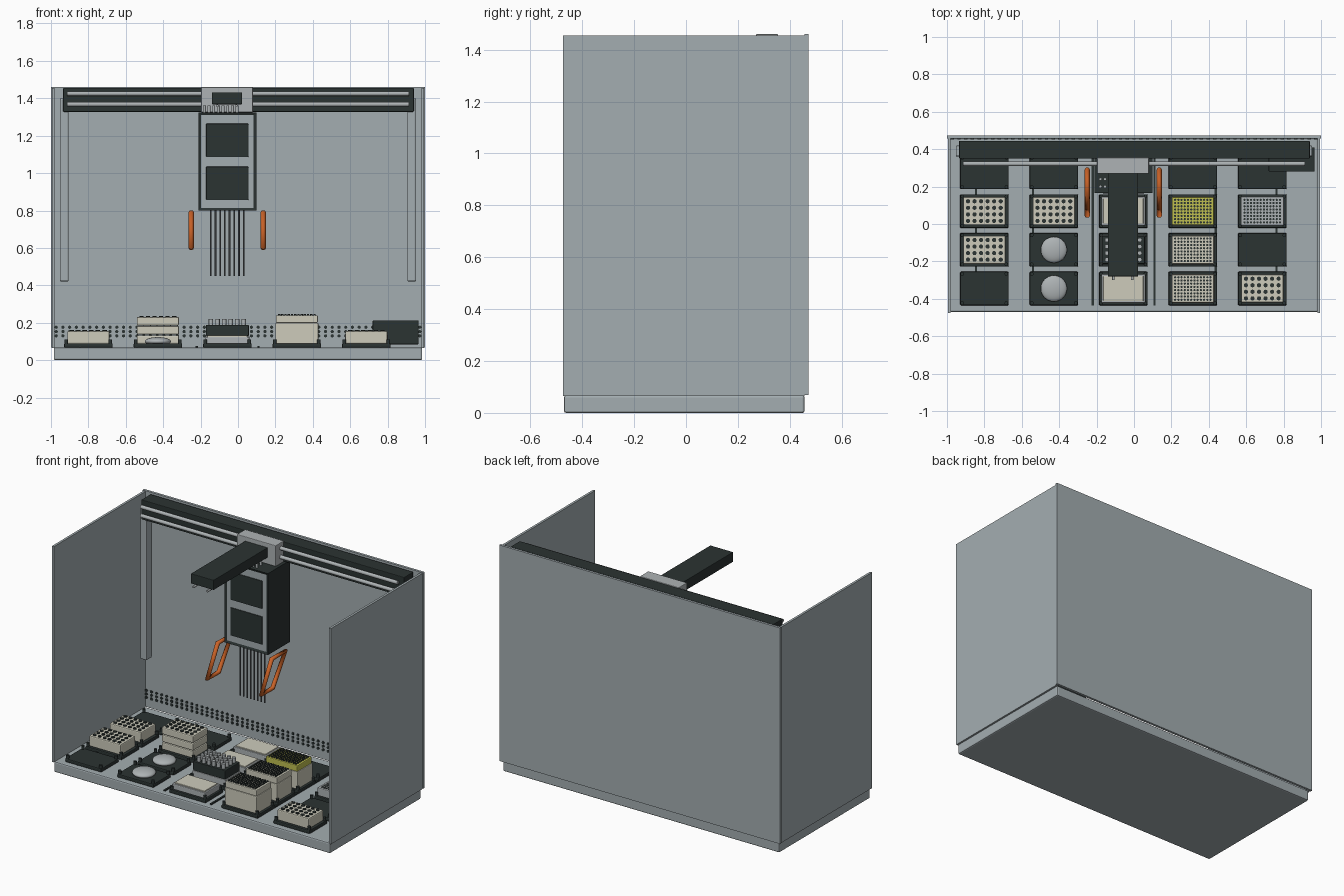
import bpy, bmesh
from mathutils import Matrix, Vector

cube = bpy.data.objects.get("Cube")
if cube:
    bpy.data.objects.remove(cube, do_unlink=True)


def material(name, r, g, b):
    m = bpy.data.materials.new(name)
    m.use_nodes = True
    m.diffuse_color = (r, g, b, 1)
    m.node_tree.nodes["Principled BSDF"].inputs["Base Color"].default_value = (r, g, b, 1)
    return m


GREY = material("panel grey", 0.37, 0.42, 0.44)
DARK = material("charcoal", 0.024, 0.033, 0.032)
CREAM = material("cream plastic", 0.61, 0.60, 0.50)
ORANGE = material("orange grip", 0.58, 0.12, 0.02)
YELLOW = material("yellow plastic", 0.52, 0.52, 0.08)
STEEL = material("steel", 0.42, 0.45, 0.46)
NEEDLE = material("needle grey", 0.12, 0.13, 0.14)


def finish(name, bm, *mats):
    me = bpy.data.meshes.new(name)
    bm.to_mesh(me)
    bm.free()
    for m in mats:
        me.materials.append(m)
    ob = bpy.data.objects.new(name, me)
    bpy.context.collection.objects.link(ob)
    return ob


def box(name, x, y, z, mat, bevel=0.0):
    """Box from three (low, high) ranges."""
    bm = bmesh.new()
    lo, hi = Vector((x[0], y[0], z[0])), Vector((x[1], y[1], z[1]))
    bmesh.ops.create_cube(bm, size=1, matrix=Matrix.Translation((lo + hi) / 2)
                          @ Matrix.Diagonal((*(hi - lo), 1)))
    ob = finish(name, bm, mat)
    if bevel:
        mod = ob.modifiers.new("soft edges", "BEVEL")
        mod.width, mod.segments = bevel, 2
    return ob


def block(name, cx, cy, w, d, z0, z1, mat, bevel=0.0):
    """Box centred on a deck position."""
    return box(name, (cx - w / 2, cx + w / 2), (cy - d / 2, cy + d / 2), (z0, z1), mat, bevel)


def pins(name, centres, r, length, mat, axis="Z", sides=10):
    """Many equal cylinders in one mesh."""
    bm = bmesh.new()
    turn = {"Z": Matrix(), "X": Matrix.Rotation(1.5708, 4, "Y"),
            "Y": Matrix.Rotation(1.5708, 4, "X")}[axis]
    for c in centres:
        bmesh.ops.create_cone(bm, cap_ends=True, segments=sides, radius1=r, radius2=r,
                              depth=length, matrix=Matrix.Translation(c) @ turn)
    for f in bm.faces:
        f.smooth = len(f.verts) == 4
    return finish(name, bm, mat)


def grid(cx, cy, z, nx, ny, step):
    return [(cx + (i - (nx - 1) / 2) * step, cy + (j - (ny - 1) / 2) * step, z)
            for i in range(nx) for j in range(ny)]


# Cabinet
box("base", (-0.985, 0.985), (-0.47, 0.457), (0, 0.068), GREY, 0.008)
box("back_panel", (-1, 1), (0.457, 0.473), (0.068, 1.46), GREY)
for s, side in ((-1, "right"), (1, "left")):
    box(side + "_panel", sorted((s * 0.98, s * 0.995)), (-0.475, 0.456), (0.065, 1.455), GREY)
    box(side + "_pillar", sorted((s * 0.905, s * 0.953)), (0.36, 0.42), (0.42, 1.40), GREY, 0.008)
pins("vent_holes", [(i * 0.036, 0.455, z) for i in range(-27, 28) for z in (0.13, 0.153, 0.176)],
     0.009, 0.006, DARK, "Y", 8)

# Gantry
box("gantry_beam", (-0.935, 0.94), (0.35, 0.445), (1.328, 1.455), DARK, 0.004)
pins("gantry_rails", [(0, 0.322, z) for z in (1.368, 1.425)], 0.012, 1.83, STEEL, "X", 16)
box("carriage", (-0.197, 0.08), (0.27, 0.355), (1.325, 1.46), STEEL, 0.004)
box("arm", (-0.14, 0.022), (-0.28, 0.28), (1.368, 1.432), DARK, 0.003)
pins("arm_rods", [(x, -0.2, 1.36) for x in (-0.11, -0.01)], 0.007, 0.2, STEEL, "Y")

# Pipetting head: the front face is inset to form a grey panel within a dark bezel
head = box("head", (-0.212, 0.098), (0.165, 0.39), (0.80, 1.325), DARK)
bm = bmesh.new()
bm.from_mesh(head.data)
bm.normal_update()
front = [f for f in bm.faces if f.normal.y < -0.9]
bmesh.ops.inset_region(bm, faces=front, thickness=0.02, depth=-0.006)
front[0].material_index = 1
bm.to_mesh(head.data)
bm.free()
head.data.materials.append(GREY)
for name, z in (("lower_window", 0.945), ("upper_window", 1.175)):
    box(name, (-0.17, 0.056), (0.164, 0.173), (z - 0.09, z + 0.09), DARK, 0.004)
channels = [-0.145 + i * 0.025 for i in range(8)]
pins("needles", [(x, 0.23, 0.63) for x in channels], 0.0045, 0.36, NEEDLE, sides=8)
pins("channel_tops", [(x - 0.035, y, 1.342) for x in channels for y in (0.2, 0.24)],
     0.008, 0.04, STEEL)

# Gripper loops
for name, x in (("right_gripper", -0.25), ("left_gripper", 0.135)):
    cu = bpy.data.curves.new(name, "CURVE")
    cu.dimensions = "3D"
    cu.bevel_depth, cu.bevel_resolution = 0.014, 3
    sp = cu.splines.new("POLY")
    path = [(0.045, 0.60), (0.16, 0.60), (0.29, 0.79), (0.15, 0.79)]
    sp.points.add(len(path) - 1)
    for p, (y, z) in zip(sp.points, path):
        p.co = (x, y, z, 1)
    sp.use_cyclic_u = True
    cu.materials.append(ORANGE)
    bpy.context.collection.objects.link(bpy.data.objects.new(name, cu))

# Deck strips
for i, x in enumerate((-0.845, -0.54, -0.22, 0.11, 0.437, 0.762)):
    box(f"deck_strip_{i}", (x - 0.006, x + 0.006), (-0.435, 0.36), (0.066, 0.075), DARK)


# Labware, each built at the centre of a nest
def rack(cx, cy, tag, layers=1):
    top = 0.16 if layers == 1 else 0.235
    h = (top - 0.088) / layers
    for k in range(layers):
        z = 0.088 + k * h
        block(f"rack_{tag}_{k}", cx, cy, 0.225, 0.15, z, z + h - 0.004, CREAM, 0.006)
    pins("rack_wells_" + tag, grid(cx, cy, top - 0.004, 6, 4, 0.035), 0.0115, 0.01, DARK)


def tip_box(cx, cy, tag, lid=CREAM):
    block("tip_box_" + tag, cx, cy, 0.23, 0.155, 0.088, 0.2, CREAM, 0.005)
    block("tip_lid_" + tag, cx, cy, 0.225, 0.15, 0.2, 0.24, lid, 0.005)
    pins("tips_" + tag, grid(cx, cy, 0.241, 12, 8, 0.0172), 0.0062, 0.01, DARK, sides=8)


def yellow_box(cx, cy, tag):
    tip_box(cx, cy, tag, YELLOW)


def tall_rack(cx, cy, tag):
    rack(cx, cy, tag, 3)


def plate(cx, cy, tag):
    block("plate_" + tag, cx, cy, 0.235, 0.155, 0.088, 0.125, STEEL, 0.005)
    block("plate_lid_" + tag, cx, cy, 0.215, 0.135, 0.12, 0.132, CREAM, 0.004)


def well_plate(cx, cy, tag):
    block("well_plate_" + tag, cx, cy, 0.23, 0.155, 0.088, 0.14, STEEL, 0.005)
    pins("wells_" + tag, grid(cx, cy, 0.14, 12, 8, 0.0172), 0.0062, 0.006, DARK, sides=8)


def tube_rack(cx, cy, tag):
    block("tube_rack_foot_" + tag, cx, cy, 0.235, 0.155, 0.088, 0.13, STEEL, 0.004)
    block("tube_rack_" + tag, cx, cy, 0.23, 0.15, 0.13, 0.188, DARK, 0.004)
    pins("tubes_" + tag, grid(cx, cy, 0.203, 6, 4, 0.035), 0.012, 0.034, STEEL, sides=12)


def dish(cx, cy, tag):
    bm = bmesh.new()
    bmesh.ops.create_uvsphere(bm, u_segments=32, v_segments=16, radius=0.07,
                              matrix=Matrix.Translation((cx, cy, 0.1)) @ Matrix.Diagonal((1, 1, 0.33, 1)))
    for f in bm.faces:
        f.smooth = True
    finish("dish_" + tag, bm, STEEL)


# Nests: columns run from the right to the left, rows from front to back
layout = [(None, rack, rack, None),
          (dish, dish, tall_rack, None),
          (plate, tube_rack, plate, plate),
          (tip_box, tip_box, yellow_box, None),
          (rack, None, well_plate, None)]
for c, column in enumerate(layout):
    for r, build in enumerate(column):
        cx, cy, tag = -0.8 + c * 0.3715, -0.345 + r * 0.207, f"{c}_{r}"
        block("nest_" + tag, cx, cy, 0.26, 0.18, 0.066, 0.09, DARK, 0.006)
        pins("nest_pegs_" + tag, [(cx + sx * 0.118, cy + sy * 0.078, 0.098)
                                  for sx in (-1, 1) for sy in (-1, 1)], 0.01, 0.024, DARK)
        if build:
            build(cx, cy, tag)

# Side unit at the back left of the deck
box("side_unit", (0.72, 0.965), (0.28, 0.41), (0.085, 0.213), DARK, 0.004)
